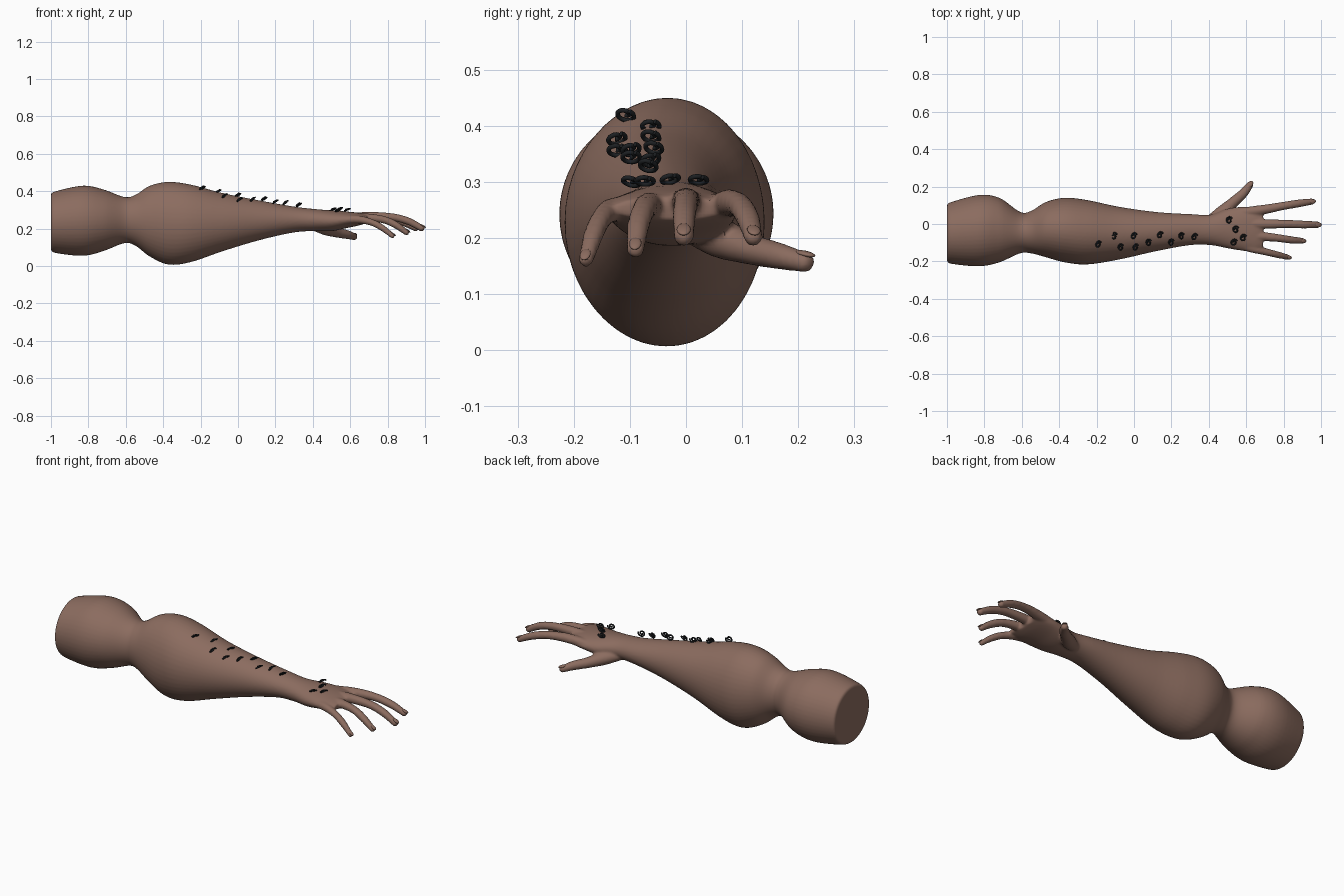
import bpy, bmesh, math
from mathutils import Vector, Matrix

if "Cube" in bpy.data.objects:
    bpy.data.objects.remove(bpy.data.objects["Cube"])


def material(name, rgb):
    m = bpy.data.materials.new(name)
    m.use_nodes = True
    m.diffuse_color = (*rgb, 1)
    bsdf = m.node_tree.nodes["Principled BSDF"]
    bsdf.inputs["Base Color"].default_value = (*rgb, 1)
    bsdf.inputs["Roughness"].default_value = 0.7
    return m


skin = material("brown skin", (0.26, 0.15, 0.115))
black = material("black hair", (0.012, 0.014, 0.016))


def add_object(name, data, mat):
    ob = bpy.data.objects.new(name, data)
    bpy.context.collection.objects.link(ob)
    data.materials.append(mat)
    return ob


def catmull(rows, steps):
    """Smoothly resample rows of numbers."""
    rows = [Vector(r) for r in rows]
    out = []
    for i in range(len(rows) - 1):
        p0, p1, p2 = rows[max(i - 1, 0)], rows[i], rows[i + 1]
        p3 = rows[min(i + 2, len(rows) - 1)]
        for k in range(steps):
            t = k / steps
            out.append(p1 + (p2 - p0) * (t / 2)
                       + (p0 * 2 - p1 * 5 + p2 * 4 - p3) * (t * t / 2)
                       + (p1 * 3 - p0 - p2 * 3 + p3) * (t ** 3 / 2))
    return out + [rows[-1]]


def loft(bm, rows, sides, along=None):
    """Skin elliptical rings; each row is x, y, z, half width, half height."""
    rings = []
    for i, r in enumerate(rows):
        a, b = rows[max(i - 1, 0)], rows[min(i + 1, len(rows) - 1)]
        d = along or (Vector(b[:3]) - Vector(a[:3])).normalized()
        side = Vector((0, 0, 1)).cross(d).normalized()
        up = d.cross(side)
        ring = []
        for k in range(sides):
            t = math.tau * k / sides
            ring.append(bm.verts.new(Vector(r[:3]) + side * (r[3] * math.cos(t))
                                     + up * (r[4] * math.sin(t))))
        rings.append(ring)
    for p, q in zip(rings, rings[1:]):
        for k in range(sides):
            n = (k + 1) % sides
            bm.faces.new((p[k], p[n], q[n], q[k]))
    bm.faces.new(rings[0][::-1])
    bm.faces.new(rings[-1])


# Arm and palm: x, lowest z, highest z, least y, greatest y
profile = [
    (-1.0, .085, .385, -.20, .105), (-.975, .07, .40, -.213, .118),
    (-.83, .055, .43, -.226, .155), (-.72, .08, .41, -.205, .14),
    (-.61, .122, .37, -.157, .065), (-.55, .11, .38, -.157, .07),
    (-.47, .05, .43, -.178, .118), (-.37, .008, .45, -.205, .14),
    (-.25, .022, .435, -.216, .128), (-.08, .08, .39, -.19, .092),
    (.12, .14, .35, -.145, .064), (.3, .18, .318, -.113, .053),
    (.41, .187, .305, -.113, .05), (.5, .187, .298, -.13, .082),
    (.58, .203, .292, -.143, .092), (.65, .218, .284, -.148, .09),
    (.69, .232, .274, -.13, .08)]
rows = [(x, (y0 + y1) / 2, (z0 + z1) / 2, (y1 - y0) / 2, (z1 - z0) / 2)
        for x, z0, z1, y0, y1 in profile]
bm = bmesh.new()
loft(bm, catmull(rows, 6), 48, Vector((1, 0, 0)))

# Fingers and thumb: joint positions followed by radius
digits = {
    "index": [(.56, .06, .25, .026), (.68, .075, .262, .026), (.79, .095, .258, .022),
              (.88, .11, .235, .021), (.95, .12, .202, .017)],
    "middle": [(.56, .0, .255, .026), (.69, .0, .265, .026), (.82, .0, .262, .022),
               (.91, -.003, .24, .021), (.98, -.004, .203, .018)],
    "ring": [(.55, -.055, .25, .026), (.67, -.065, .258, .025), (.77, -.075, .25, .021),
             (.84, -.085, .222, .02), (.90, -.09, .18, .016)],
    "little": [(.53, -.10, .24, .025), (.63, -.13, .25, .023), (.71, -.15, .235, .019),
               (.77, -.165, .205, .018), (.825, -.178, .162, .014)],
    "thumb": [(.40, .01, .22, .03), (.47, .06, .20, .037), (.53, .115, .18, .029),
              (.585, .165, .168, .025), (.62, .21, .157, .019)]}
nails = bmesh.new()
for name, joints in digits.items():
    path = catmull([(x, y, z, r, r * .95) for x, y, z, r in joints], 6)
    loft(bm, path, 20)
    tip, prev = Vector(joints[-1][:3]), Vector(path[-4][:3])
    r = joints[-1][3]
    bmesh.ops.create_icosphere(bm, subdivisions=3, radius=r,
                               matrix=Matrix.Translation(tip))
    # Nail: flattened ellipsoid seated in the back of the last joint
    d = (tip - prev).normalized()
    side = Vector((0, 0, 1)).cross(d).normalized()
    up = d.cross(side)
    frame = Matrix((d, side, up)).transposed().to_4x4()
    frame.translation = tip + up * (r * .8)
    bmesh.ops.create_uvsphere(nails, u_segments=16, v_segments=8, radius=r,
                              matrix=frame @ Matrix.Diagonal((1.1, .7, .28, 1)))

bmesh.ops.recalc_face_normals(bm, faces=bm.faces)
mesh = bpy.data.meshes.new("arm")
bm.to_mesh(mesh)
arm = add_object("arm", mesh, skin)

# Fuse arm and digits into one skin
remesh = arm.modifiers.new("fuse", 'REMESH')
remesh.mode = 'VOXEL'
remesh.voxel_size = .0065
relax = arm.modifiers.new("relax", 'SMOOTH')
relax.iterations = 4
bpy.context.view_layer.objects.active = arm
arm.select_set(True)
for m in list(arm.modifiers):
    bpy.ops.object.modifier_apply(modifier=m.name)
bpy.ops.object.shade_smooth_by_angle(angle=math.radians(40))

mesh = bpy.data.meshes.new("nails")
nails.to_mesh(mesh)
mesh.shade_smooth()
add_object("fingernails", mesh, skin)

# Curled hairs along the forearm and the back of the hand
spots = [(-.19, -.11, .418), (-.105, -.065, .398), (-.07, -.125, .375),
         (0, -.065, .38), (.01, -.125, .355), (.08, -.10, .356), (.14, -.06, .36),
         (.20, -.10, .343), (.255, -.065, .338), (.325, -.07, .328),
         (.51, .02, .302), (.545, -.03, .303), (.535, -.10, .299), (.585, -.075, .3)]
for i, spot in enumerate(spots):
    curve = bpy.data.curves.new("curl", 'CURVE')
    curve.dimensions = '3D'
    curve.bevel_depth = .0042
    curve.bevel_resolution = 2
    curve.use_fill_caps = True
    spline = curve.splines.new('POLY')
    count = 28
    spline.points.add(count - 1)
    for k, p in enumerate(spline.points):
        t = k / (count - 1)
        a = math.radians(30 + 510 * t)
        rad = .019 - .013 * t
        p.co = (rad * math.cos(a), rad * math.sin(a), .006 * t, 1)
    curl = add_object(f"curled_hair_{i + 1}", curve, black)
    curl.location = spot
    tilt = -36 if i < 10 else -24
    curl.rotation_euler = (math.radians(12 * (i % 3 - 1)), math.radians(tilt), 0)
